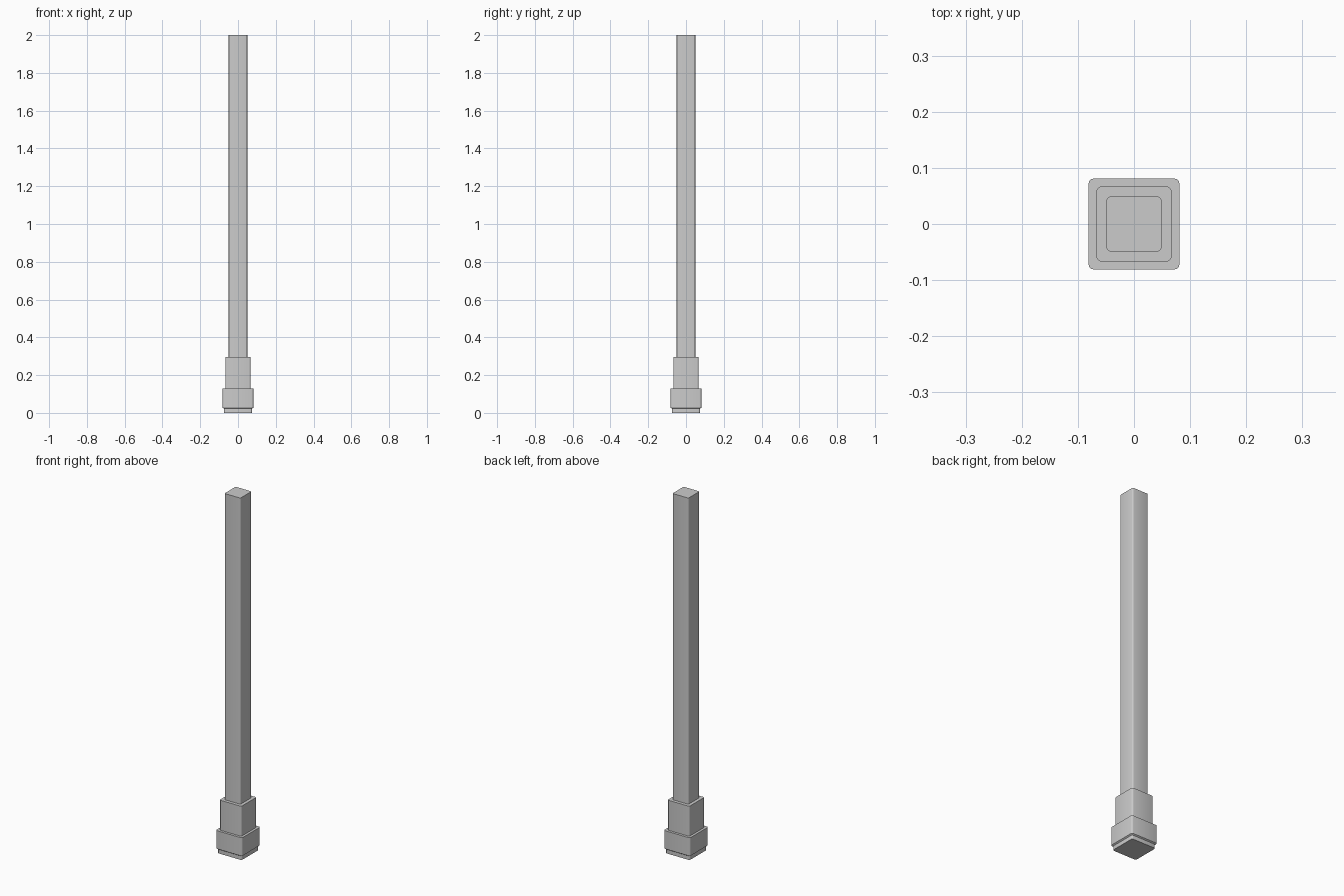
import bpy, bmesh, math

if "Cube" in bpy.data.objects:
    bpy.data.objects.remove(bpy.data.objects["Cube"])


def rounded_square(bm, half, z, radius, steps=3):
    """Ring of vertices around a square with rounded corners."""
    ring = []
    c = half - radius
    for q in range(4):
        mid = math.radians(45 + 90 * q)
        cx, cy = math.copysign(c, math.cos(mid)), math.copysign(c, math.sin(mid))
        for i in range(steps + 1):
            a = math.radians(90 * q + 90 * i / steps)
            ring.append(bm.verts.new((cx + radius * math.cos(a),
                                      cy + radius * math.sin(a), z)))
    return ring


def loft(name, sections, cap_bottom=False, cap_top=False):
    """Skin a stack of (half width, height, corner radius) sections."""
    bm = bmesh.new()
    rings = [rounded_square(bm, *s) for s in sections]
    n = len(rings[0])
    for lo, hi in zip(rings, rings[1:]):
        for i in range(n):
            j = (i + 1) % n
            bm.faces.new((lo[i], lo[j], hi[j], hi[i]))
    if cap_bottom:
        bm.faces.new(rings[0][::-1])
    if cap_top:
        bm.faces.new(rings[-1])
    mesh = bpy.data.meshes.new(name)
    bm.to_mesh(mesh)
    bm.free()
    obj = bpy.data.objects.new(name, mesh)
    bpy.context.collection.objects.link(obj)
    bpy.context.view_layer.objects.active = obj
    obj.select_set(True)
    bpy.ops.object.shade_smooth_by_angle(angle=math.radians(35))
    obj.select_set(False)
    return obj


# Stepped foot block with a recessed strip at the ground and a ledge on top
loft("base_block", [(0.074, 0, 0.008), (0.074, 0.022, 0.008), (0.081, 0.027, 0.009),
                    (0.081, 0.128, 0.009), (0.067, 0.128, 0.009)], cap_bottom=True)

# Collar between the base and the post
loft("collar", [(0.067, 0.128, 0.009), (0.067, 0.295, 0.009), (0.049, 0.295, 0.007)])

# Tall square post
loft("post", [(0.049, 0.295, 0.007), (0.049, 2.0, 0.007)], cap_top=True)
